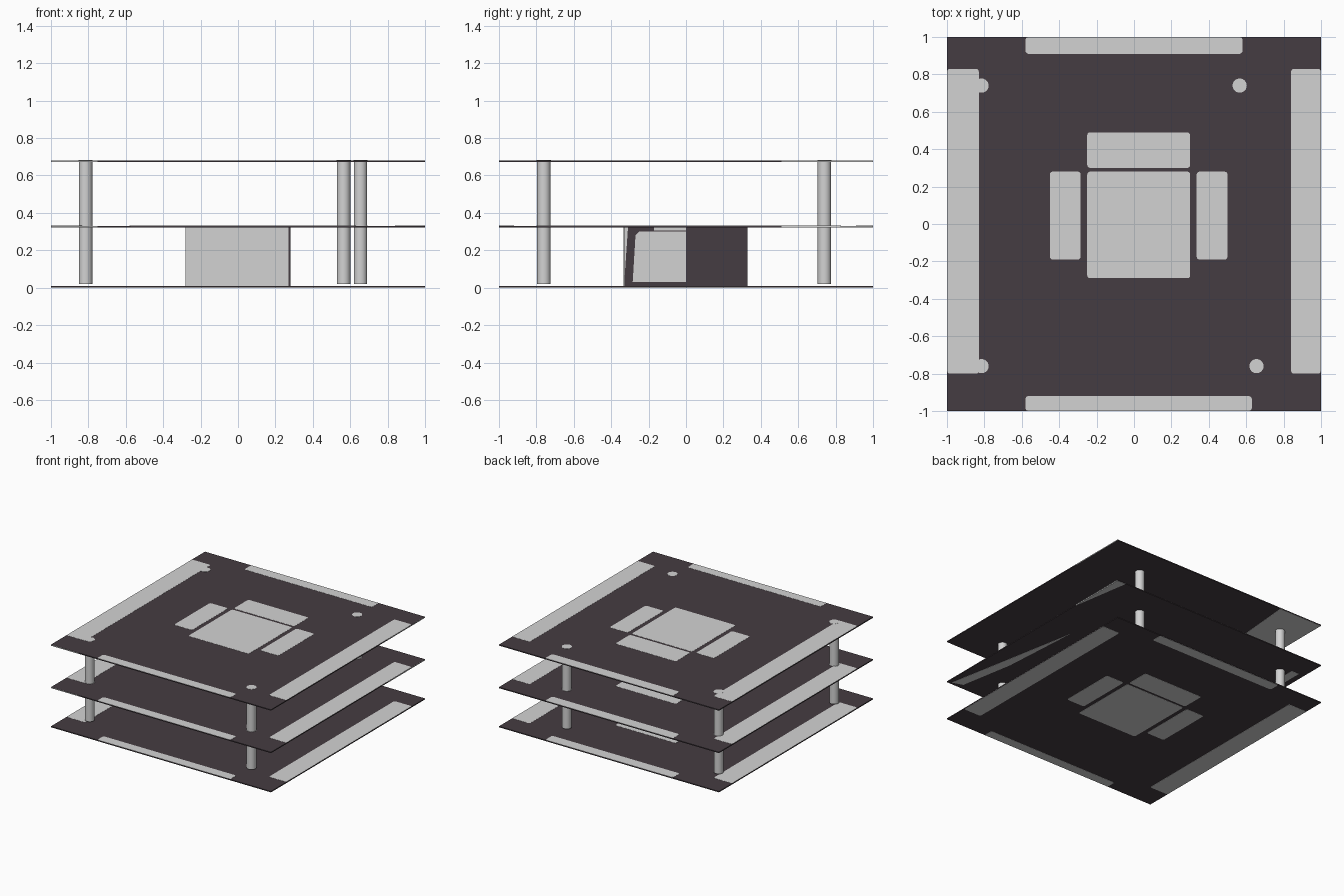
import bpy, bmesh, math

if "Cube" in bpy.data.objects:
    bpy.data.objects.remove(bpy.data.objects["Cube"])


def material(name, rgb):
    m = bpy.data.materials.new(name)
    m.diffuse_color = (*rgb, 1)
    m.use_nodes = True
    m.node_tree.nodes["Principled BSDF"].inputs["Base Color"].default_value = m.diffuse_color
    return m


DARK = material("dark_charcoal", (0.060, 0.046, 0.054))
LIGHT = material("light_grey", (0.65, 0.65, 0.65))


def finish(bm, name, mat):
    bmesh.ops.recalc_face_normals(bm, faces=bm.faces)
    me = bpy.data.meshes.new(name)
    bm.to_mesh(me)
    bm.free()
    me.materials.append(mat)
    ob = bpy.data.objects.new(name, me)
    bpy.context.collection.objects.link(ob)
    return ob


def prism(bm, pts, z0, z1):
    """Extrude a flat outline between two heights."""
    f = bm.faces.new([bm.verts.new((x, y, z0)) for x, y in pts])
    ext = bmesh.ops.extrude_face_region(bm, geom=[f])["geom"]
    bmesh.ops.translate(bm, vec=(0, 0, z1 - z0),
                        verts=[v for v in ext if isinstance(v, bmesh.types.BMVert)])


def rect(x0, x1, y0, y1, r=0.0):
    """Rectangle outline, optionally with rounded corners."""
    if r == 0:
        return [(x0, y0), (x1, y0), (x1, y1), (x0, y1)]
    pts = []
    for cx, cy, a0 in ((x1 - r, y1 - r, 0), (x0 + r, y1 - r, 90),
                       (x0 + r, y0 + r, 180), (x1 - r, y0 + r, 270)):
        for k in range(4):
            a = math.radians(a0 + 30 * k)
            pts.append((cx + r * math.cos(a), cy + r * math.sin(a)))
    return pts


def circle(cx, cy, r, n=24):
    return [(cx + r * math.cos(2 * math.pi * k / n),
             cy + r * math.sin(2 * math.pi * k / n)) for k in range(n)]


def slab(name, outlines, z0, z1, mat):
    bm = bmesh.new()
    for o in outlines:
        prism(bm, o, z0, z1)
    return finish(bm, name, mat)


# Light panels repeated on every deck
PANELS = [rect(*p, 0.015) for p in (
    (-0.58, 0.58, 0.91, 0.999), (-0.58, 0.63, -0.999, -0.92),
    (-0.999, -0.83, -0.80, 0.83), (0.84, 0.999, -0.80, 0.83),
    (-0.25, 0.30, -0.29, 0.28), (-0.25, 0.30, 0.30, 0.49),
    (-0.45, -0.285, -0.19, 0.28), (0.335, 0.50, -0.19, 0.28))]
POSTS = [(-0.815, 0.74), (0.565, 0.74), (-0.815, -0.76), (0.655, -0.76)]

# Three decks with inlaid panels on top
for name, top in (("lower", 0.010), ("middle", 0.332), ("upper", 0.681)):
    slab(name + "_deck", [rect(-1, 1, -1, 1)], top - 0.009, top - 0.001, DARK)
    slab(name + "_deck_panels", PANELS, top - 0.0015, top, LIGHT)
    if name != "lower":
        slab(name + "_post_caps", [circle(x, y, 0.038) for x, y in POSTS],
             top - 0.0015, top + 0.0004, LIGHT)
        # light stretches of the deck edge
        slab(name + "_edge_trim",
             [rect(0.998, 1.0005, 0.51, 1), rect(-1, -0.75, -1.0005, -0.998)],
             top - 0.009, top - 0.001, LIGHT)

# Underside panels
slab("lower_underside_panels", PANELS, 0.0, 0.0015, LIGHT)
slab("middle_underside_panels", [
    [(1, 0.5), (1, 1), (0.92, 1)],
    [(0.756, 0.156), (0.86, -0.4), (0.97, -0.98), (0.88, -0.95), (0.80, -0.5)],
    rect(-0.95, -0.88, 0.6, 0.8)], 0.322, 0.324, LIGHT)
slab("upper_underside_panel", [[(-1, 1), (-0.6, 1), (-0.77, -1), (-1, -1)]],
     0.671, 0.673, LIGHT)

# Round posts, one set per storey
for name, z0, z1 in (("lower", 0.02, 0.323), ("upper", 0.33, 0.672)):
    for i, (x, y) in enumerate(POSTS):
        ob = slab(f"{name}_post_{i + 1}", [circle(x, y, 0.036)], z0, z1, LIGHT)
        for p in ob.data.polygons:
            p.use_smooth = abs(p.normal.z) < 0.5

# Central core: two rooms back to back
slab("core_front_room", [rect(-0.28, 0.28, -0.33, 0)], 0.009, 0.324, DARK)
slab("core_back_room", [rect(-0.28, 0.28, 0, 0.33)], 0.009, 0.324, DARK)
slab("core_front_panel", [rect(-0.28, 0.27, -0.333, -0.329)], 0.009, 0.324, LIGHT)


# Side panels of the core: outlines in (y, z), set on both side walls
def wall_panel(name, side, pts):
    bm = bmesh.new()
    prism(bm, pts, 0, 0.003)
    for v in bm.verts:
        y, z, d = v.co
        v.co = (side * (0.279 + d), y, z)
    finish(bm, name, LIGHT)


for label, s in (("right", 1), ("left", -1)):
    wall_panel(label + "_core_panel", s,
               [(-0.285, 0.03), (0, 0.03), (0, 0.30), (-0.25, 0.30), (-0.27, 0.28)])
    wall_panel(label + "_core_top_strip", s, rect(-0.17, 0, 0.306, 0.323))
    wall_panel(label + "_core_corner_sliver", s,
               [(-0.33, 0.03), (-0.31, 0.323), (-0.33, 0.323)])
